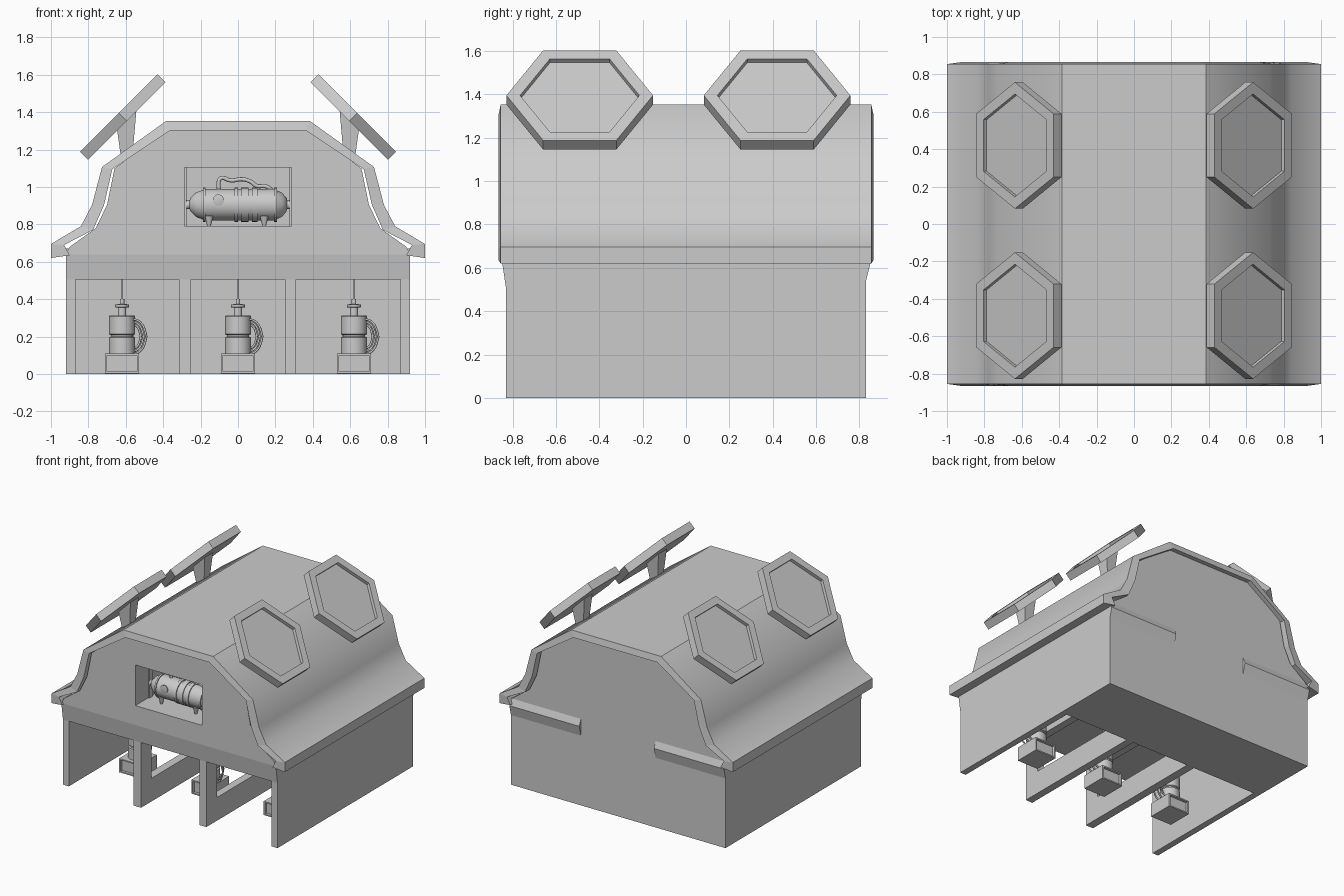
import bpy, bmesh, math
from mathutils import Vector, Matrix

cube = bpy.data.objects.get("Cube")
if cube:
    bpy.data.objects.remove(cube, do_unlink=True)

GREY = bpy.data.materials.new("plain_grey")
GREY.use_nodes = True
GREY.diffuse_color = (0.6, 0.6, 0.6, 1)
GREY.node_tree.nodes["Principled BSDF"].inputs["Base Color"].default_value = (0.6, 0.6, 0.6, 1)


def finish(name, bm, smooth=None):
    bmesh.ops.recalc_face_normals(bm, faces=bm.faces[:])
    me = bpy.data.meshes.new(name)
    bm.to_mesh(me)
    bm.free()
    me.materials.append(GREY)
    ob = bpy.data.objects.new(name, me)
    bpy.context.collection.objects.link(ob)
    if smooth:
        bpy.ops.object.select_all(action='DESELECT')
        ob.select_set(True)
        bpy.context.view_layer.objects.active = ob
        bpy.ops.object.shade_smooth_by_angle(angle=math.radians(smooth))
    return ob


def add_box(bm, lo, hi):
    lo, hi = Vector(lo), Vector(hi)
    m = Matrix.Translation((lo + hi) / 2) @ Matrix.Diagonal((hi - lo).to_4d())
    m[3][3] = 1
    bmesh.ops.create_cube(bm, size=1, matrix=m)


def box(name, lo, hi):
    bm = bmesh.new()
    add_box(bm, lo, hi)
    return finish(name, bm)


def prism(name, outline, x0, x1):
    # outline in (y, z), extruded along x
    bm = bmesh.new()
    face = bm.faces.new([bm.verts.new((x0, y, z)) for y, z in outline])
    new = bmesh.ops.extrude_face_region(bm, geom=[face])["geom"]
    bmesh.ops.translate(bm, vec=(x1 - x0, 0, 0),
                        verts=[v for v in new if isinstance(v, bmesh.types.BMVert)])
    return finish(name, bm)


def lathe(name, profile, place, steps=24):
    # profile in (radius, height), spun about local z
    bm = bmesh.new()
    vs = [bm.verts.new((r, 0, h)) for r, h in profile]
    es = [bm.edges.new(p) for p in zip(vs, vs[1:])]
    bmesh.ops.spin(bm, geom=vs + es, axis=(0, 0, 1), cent=(0, 0, 0),
                   angle=math.tau, steps=steps, use_duplicate=False)
    bmesh.ops.remove_doubles(bm, verts=bm.verts[:], dist=0.0005)
    bm.transform(place)
    return finish(name, bm, 35)


def tube(name, points, radius, cyclic=False):
    cu = bpy.data.curves.new(name, 'CURVE')
    cu.dimensions = '3D'
    cu.bevel_depth = radius
    cu.bevel_resolution = 2
    cu.resolution_u = 5
    sp = cu.splines.new('NURBS')
    sp.points.add(len(points) - 1)
    for p, co in zip(sp.points, points):
        p.co = (*co, 1)
    sp.use_cyclic_u = cyclic
    sp.use_endpoint_u = True
    sp.order_u = 3
    cu.materials.append(GREY)
    ob = bpy.data.objects.new(name, cu)
    bpy.context.collection.objects.link(ob)


# Barn body: rows of (half width, height), front leaning out above the bays
rows = [(.92, 0), (.92, .505), (.92, .64), (.9, .68), (.76, .78), (.7, .905), (.66, 1.1), (.37, 1.31)]
bm = bmesh.new()
rings = []
for w, z in rows:
    front = -.83 if z < .6 else -.85
    rings.append([bm.verts.new(c) for c in ((w, front, z), (w, .83, z), (-w, .83, z), (-w, front, z))])
for a, b in zip(rings, rings[1:]):
    for i in range(4):
        bm.faces.new((a[i], a[(i + 1) % 4], b[(i + 1) % 4], b[i]))
bm.faces.new(rings[0])
bm.faces.new(rings[-1])
body = finish("barn_body", bm)

# Open bays, gaps in the dividing walls, and the gable niche
cuts = [((x0, -1, -.1), (x1, .29, .505)) for x0, x1 in ((-.87, -.315), (-.25, .25), (.31, .87))]
cuts += [((x - .06, -.7, .18), (x + .06, .16, .46)) for x in (-.28, .28)]
cuts += [((-.285, -1, .79), (.285, -.5, 1.105))]
for lo, hi in cuts:
    cutter = box("cutter", lo, hi)
    cutter.hide_render = True
    mod = body.modifiers.new("cut", 'BOOLEAN')
    mod.operation = 'DIFFERENCE'
    mod.solver = 'EXACT'
    mod.object = cutter
    bpy.context.view_layer.objects.active = body
    bpy.ops.object.modifier_apply(modifier=mod.name)
    bpy.data.objects.remove(cutter, do_unlink=True)

# Curved roof shell: outer and inner profile pairs from eave to ridge
outer = [(1, .62), (1, .695), (.84, .79), (.78, .905), (.727, 1.107), (.385, 1.352)]
inner = [(.9, .635), (.93, .69), (.775, .77), (.716, .904), (.672, 1.096), (.36, 1.303)]
pairs = list(zip(outer, inner))
pairs += [((-a, b), (-c, d)) for (a, b), (c, d) in reversed(pairs)]
bm = bmesh.new()
sect = []
for (ox, oz), (ix, iz) in pairs:
    sect.append([bm.verts.new(c) for c in ((ox, -.855, oz), (ox, .855, oz), (ix, .865, iz), (ix, -.865, iz))])
for a, b in zip(sect, sect[1:]):
    for i in range(4):
        f = bm.faces.new((a[i], a[(i + 1) % 4], b[(i + 1) % 4], b[i]))
        f.smooth = i == 0
bm.faces.new(sect[0])
bm.faces.new(sect[-1])
for e in bm.edges:
    mid = (e.verts[0].co + e.verts[1].co) / 2
    if abs(mid.y) > .1 or abs(mid.x) < .4 or mid.z < .7:
        e.smooth = False
finish("roof", bm)

# Sloped ledges on the back wall
for side, label in ((1, "left"), (-1, "right")):
    prism(f"back_ledge_{label}", [(.82, .5), (.85, .62), (.83, .67), (.82, .67)], side * .32, side * .92)

# Tilted hexagonal roof panels on flared posts
for side, label in ((1, "left"), (-1, "right")):
    for y, end in ((-.49, "front"), (.42, "back")):
        bm = bmesh.new()
        loops = []
        for r, h in ((.338, -.06), (.338, 0), (.275, 0), (.275, -.025)):
            loops.append([bm.verts.new((r * math.sin(k * math.pi / 3), r * math.cos(k * math.pi / 3), h))
                          for k in range(6)])
        for a, b in zip(loops, loops[1:]):
            for i in range(6):
                bm.faces.new((a[i], a[(i + 1) % 6], b[(i + 1) % 6], b[i]))
        bm.faces.new(loops[0])
        bm.faces.new(loops[-1])
        bm.transform(Matrix.Translation((side * .637, y, 1.395))
                     @ Matrix.Rotation(side * math.pi / 4, 4, 'Y'))
        finish(f"roof_panel_{label}_{end}", bm)
        bm = bmesh.new()
        bmesh.ops.create_cone(bm, cap_ends=True, segments=4, radius1=.04, radius2=.075, depth=.25,
                              matrix=Matrix.Translation((side * .595, y, 1.265))
                              @ Matrix.Rotation(math.pi / 4, 4, 'Z'))
        for v in bm.verts:
            if v.co.z > 1.3:
                v.co.z -= (abs(v.co.x) - .595) + .02
        finish(f"panel_post_{label}_{end}", bm)

# Pumps hanging in the bays, each with a tray, two drums, rod and hose loops
drums = [(0, .1), (.06, .1), (.07, .108), (.07, .195), (.06, .2), (.06, .208), (.07, .213), (.07, .308),
         (.066, .312), (.022, .312), (.022, .355), (.037, .357), (.037, .372), (.012, .374), (.012, .4),
         (.006, .402), (.006, .51)]
for n, x in enumerate((-.62, 0, .62), 1):
    y = -.34
    bm = bmesh.new()
    add_box(bm, (x - .08, y - .08, .01), (x + .08, y + .08, .1))
    for s in (-1, 1):
        add_box(bm, (x + s * .086 - .006, y - .1, 0.003), (x + s * .086 + .006, y + .1, .11))
    for z in (.008, .105):
        add_box(bm, (x - .092, y - .1, z - .005), (x + .092, y + .1, z + .005))
    finish(f"pump_tray_{n}", bm)
    lathe(f"pump_drums_{n}", drums, Matrix.Translation((x, y, 0)))
    for k in range(3):
        loop = [(x + .06 + (.07 - .015 * k) * math.cos(t * math.pi / 6), y - .03 + .025 * k,
                 .2 + (.095 - .015 * k) * math.sin(t * math.pi / 6)) for t in range(12)]
        tube(f"pump_hose_{n}_{k + 1}", loop, .006, True)

# Capsule tank in the niche, lying along x
ax = Matrix.Translation((0, -.67, .905)) @ Matrix.Rotation(math.pi / 2, 4, 'Y')
tank = [(0, -.28), (.012, -.28), (.012, -.262), (.035, -.255), (.065, -.225), (.08, -.185), (.084, -.18),
        (.084, .195), (.08, .2), (.065, .235), (.035, .26), (.012, .265), (.012, .28), (0, .28)]
lathe("tank", tank, ax, 32)
for n, (x, w) in enumerate(((-.18, .006), (-.01, .01), (.035, .02), (.09, .014), (.2, .008)), 1):
    lathe(f"tank_band_{n}", [(.08, x - w), (.091, x - w), (.091, x + w), (.08, x + w)], ax, 32)
port = Matrix.Translation((-.105, -.67, .93)) @ Matrix.Rotation(math.pi / 2, 4, 'X')
lathe("tank_port", [(0, .08), (.03, .08), (.03, .088), (.024, .09), (0, .09)], port)
tube("tank_pipe", [(-.1, -.67, .97), (-.11, -.67, 1.03), (-.085, -.67, 1.055), (-.04, -.67, 1.03),
                   (.02, -.67, 1.045), (.07, -.67, 1.03), (.1, -.67, 1.0), (.16, -.67, 1.01),
                   (.19, -.67, .97)], .011)
for n, x in enumerate((-.155, .14), 1):
    for m, dy in enumerate((-.045, .045), 1):
        lathe(f"tank_foot_{n}_{m}", [(0, .785), (.008, .785), (.024, .845), (0, .85)],
              Matrix.Translation((x, -.67 + dy, 0)), 12)
for side, label in ((1, "left"), (-1, "right")):
    box(f"niche_bracket_{label}", (side * .28 - .005, -.69, .79), (side * .28 + .005, -.65, 1.105))
    lathe(f"tank_nut_{label}", [(0, -.008), (.024, -.008), (.024, .008), (0, .008)],
          Matrix.Translation((side * .268, 0, 0)) @ ax, 12)
